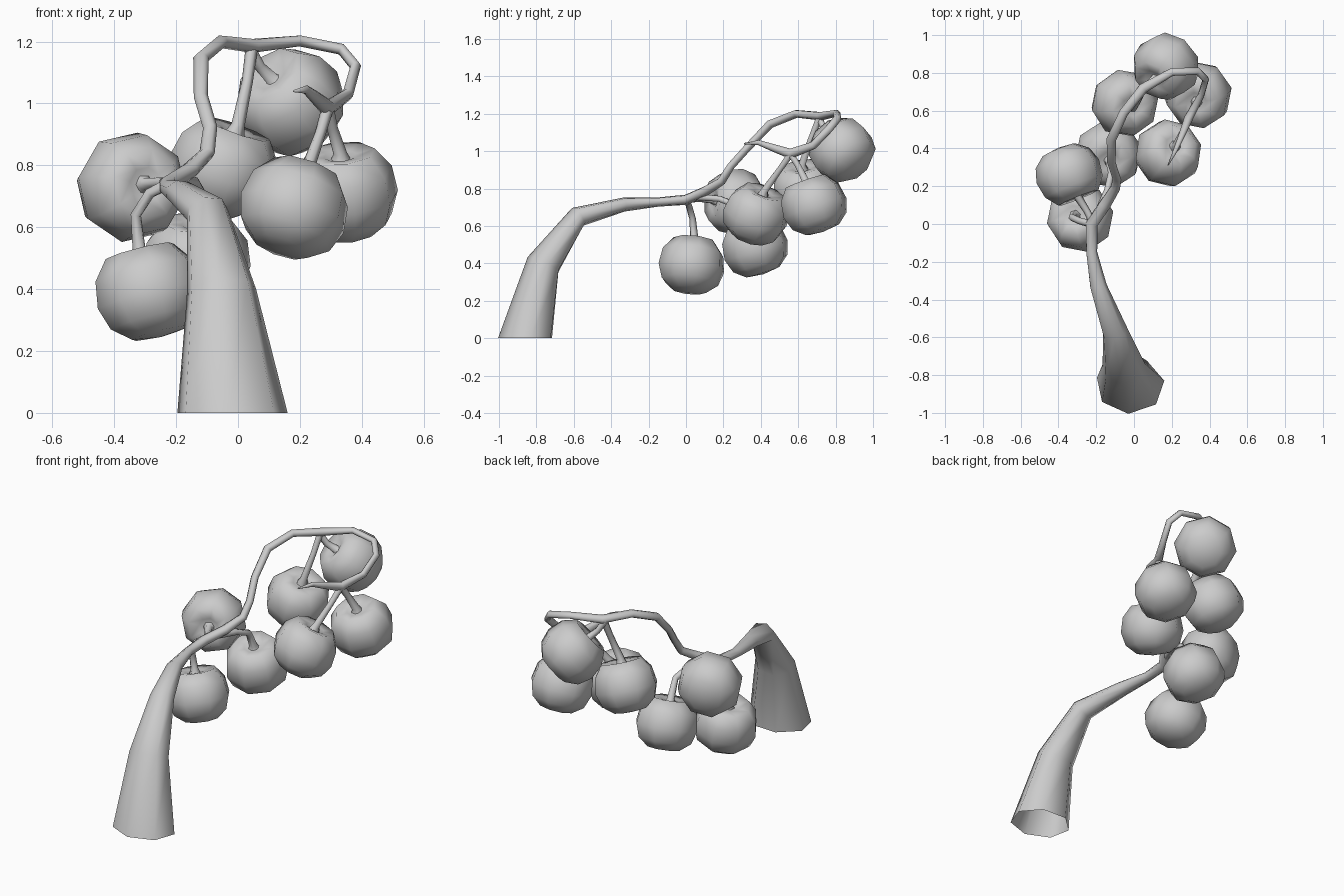
import bpy, bmesh, math
from mathutils import Vector


def finish(name, bm):
    bmesh.ops.recalc_face_normals(bm, faces=bm.faces[:])
    for f in bm.faces:
        f.smooth = True
    me = bpy.data.meshes.new(name)
    bm.to_mesh(me)
    bm.free()
    ob = bpy.data.objects.new(name, me)
    bpy.context.collection.objects.link(ob)
    return ob


def bridge(bm, a, b):
    n = len(a)
    for i in range(n):
        bm.faces.new((a[i], a[(i + 1) % n], b[(i + 1) % n], b[i]))


def tube(name, pts, sides=6, widen=1.0, start=None, phase=0.0, cap=False):
    """Tapered tube through (x, y, z, radius) points."""
    bm = bmesh.new()
    ps = [Vector(p[:3]) for p in pts]
    u, prev = Vector((1, 0, 0)), None
    for i, p in enumerate(ps):
        t = Vector((0, 0, 0))
        if i > 0:
            t += (p - ps[i - 1]).normalized()
        if i < len(ps) - 1:
            t += (ps[i + 1] - p).normalized()
        if i == 0 and start:
            t = Vector(start)
        t.normalize()
        u = u - t * u.dot(t)
        u.normalize()
        v = t.cross(u)
        r = pts[i][3]
        ring = []
        for k in range(sides):
            a = math.tau * k / sides + phase
            ring.append(bm.verts.new(p + u * (r * widen * math.cos(a)) + v * (r * math.sin(a))))
        if prev:
            bridge(bm, prev, ring)
        prev = ring
    if cap:
        bm.faces.new(prev)
    return finish(name, bm)


# Fruit: dimpled low-poly lathe, (radius, height) along its stem axis
PROFILE = [(0.055, 0.128), (0.115, 0.137), (0.166, 0.072), (0.180, -0.015),
           (0.155, -0.09), (0.095, -0.138)]


def fruit(name, center, axis):
    bm = bmesh.new()
    c, rot = Vector(center), Vector((0, 0, 1)).rotation_difference(axis)
    rings = []
    for r, h in PROFILE:
        rings.append([bm.verts.new(c + rot @ Vector((r * math.cos(a), r * math.sin(a), h)))
                      for a in (math.tau * k / 8 + 0.2 for k in range(8))])
    for a, b in zip(rings, rings[1:]):
        bridge(bm, a, b)
    for ring, h in ((rings[0], 0.105), (rings[-1], -0.150)):
        tip = bm.verts.new(c + rot @ Vector((0, 0, h)))
        for i in range(8):
            bm.faces.new((ring[i], ring[(i + 1) % 8], tip))
    finish(name, bm)


# Thick open-bottomed stalk thinning into the curling vine
tube("main_stalk", [
    (-0.02, -0.855, 0, 0.150), (-0.055, -0.76, 0.395, 0.095), (-0.10, -0.575, 0.65, 0.058),
    (-0.19, -0.33, 0.715, 0.038), (-0.225, -0.15, 0.728, 0.025), (-0.225, 0.0, 0.74, 0.028),
    (-0.155, 0.10, 0.785, 0.026), (-0.10, 0.19, 0.84, 0.022), (-0.09, 0.24, 0.92, 0.020),
    (-0.12, 0.33, 1.02, 0.020), (-0.12, 0.45, 1.145, 0.022), (-0.055, 0.59, 1.20, 0.021),
    (0.05, 0.72, 1.187, 0.023), (0.20, 0.805, 1.203, 0.018), (0.335, 0.81, 1.175, 0.018),
    (0.380, 0.765, 1.12, 0.018), (0.355, 0.68, 1.03, 0.018), (0.29, 0.56, 0.985, 0.024),
    (0.25, 0.46, 1.02, 0.017), (0.22, 0.39, 1.045, 0.012), (0.18, 0.31, 1.04, 0.003)],
    sides=7, widen=1.22, start=(0, 0, 1), phase=0.17, cap=True)

# Each fruit: centre, then the points of its little stem from the vine
FRUITS = {
    "lower_left": ((-0.285, 0.03, 0.39),
                   [(-0.225, 0.0, 0.74), (-0.285, 0.015, 0.71), (-0.33, 0.035, 0.64), (-0.32, 0.045, 0.53)]),
    "upper_left": ((-0.345, 0.265, 0.73),
                   [(-0.22, 0.01, 0.74), (-0.25, 0.07, 0.745), (-0.295, 0.14, 0.74)]),
    "middle_low": ((-0.135, 0.37, 0.485),
                   [(-0.19, 0.06, 0.755), (-0.14, 0.18, 0.745), (-0.12, 0.27, 0.71), (-0.13, 0.33, 0.61)]),
    "middle_back": ((-0.05, 0.64, 0.79),
                    [(0.045, 0.715, 1.185), (0.03, 0.67, 1.07), (0.0, 0.62, 0.93)]),
    "top": ((0.17, 0.835, 1.003),
            [(0.03, 0.71, 1.19), (0.07, 0.735, 1.12), (0.11, 0.77, 1.08)]),
    "front_right": ((0.18, 0.375, 0.66),
                    [(0.29, 0.56, 0.985), (0.265, 0.50, 0.90), (0.225, 0.42, 0.79)]),
    "back_right": ((0.34, 0.685, 0.71),
                   [(0.29, 0.56, 0.985), (0.305, 0.60, 0.92), (0.33, 0.64, 0.84)]),
}
for key, (center, path) in FRUITS.items():
    axis = (Vector(path[-1]) - Vector(center)).normalized()
    root = Vector(center) + axis * 0.108
    radii = [0.020] + [0.018] * (len(path) - 2) + [0.022]
    pts = [(*p, r) for p, r in zip(path, radii)] + [(*root, 0.036)]
    tube(key + "_fruit_stem", pts)
    fruit(key + "_fruit", center, axis)
